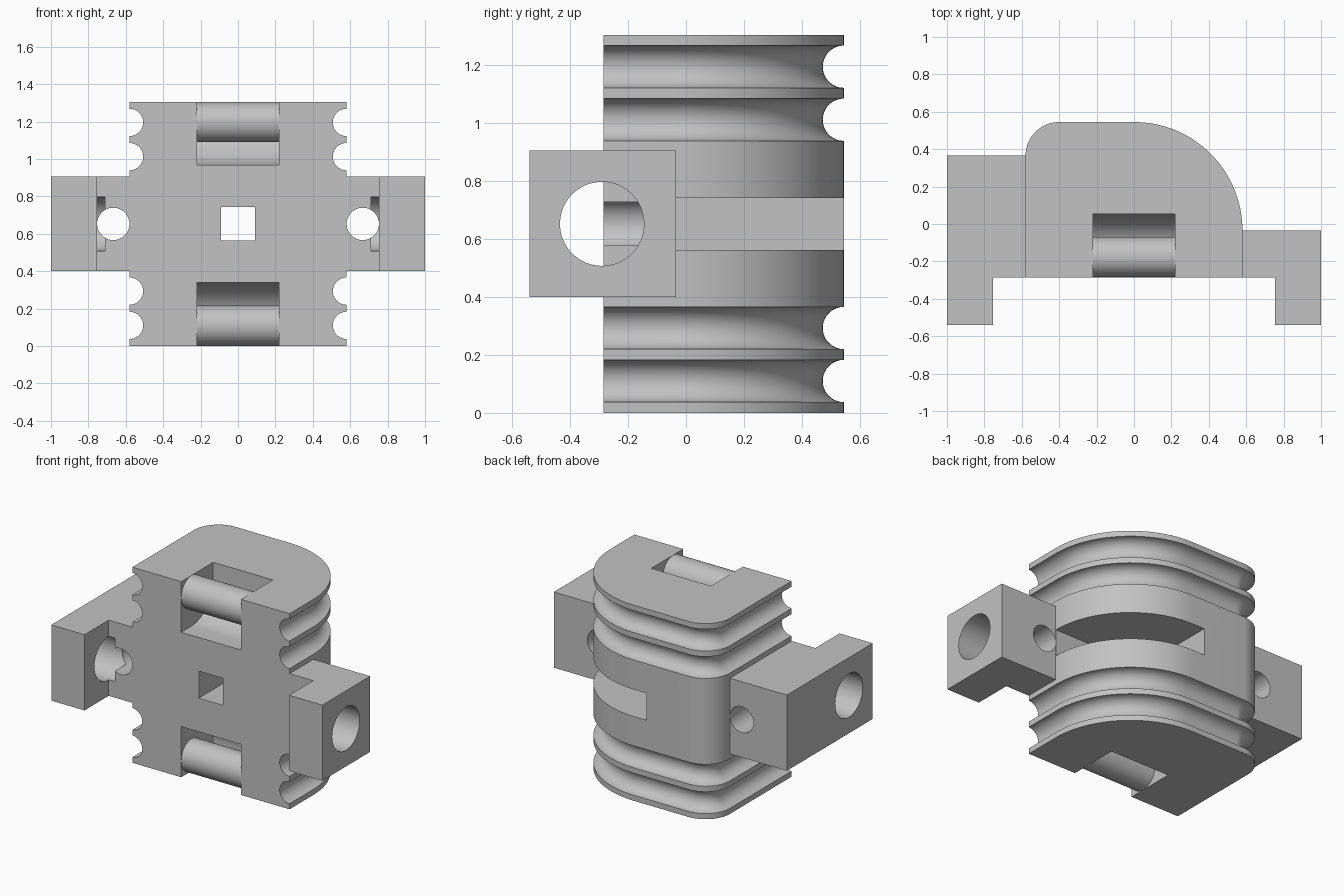
import bpy, bmesh
from math import sin, cos, pi, radians

cube = bpy.data.objects.get("Cube")
if cube:
    bpy.data.objects.remove(cube)

HEIGHT = 1.305
MID = HEIGHT / 2
FRONT = -0.285

grey = bpy.data.materials.new("plain_grey")
grey.use_nodes = True
grey.diffuse_color = (0.54, 0.54, 0.54, 1)
grey.node_tree.nodes["Principled BSDF"].inputs["Base Color"].default_value = grey.diffuse_color


def arc(cx, cy, r, a0, a1, n):
    """Points on an arc, angles in degrees."""
    angles = [radians(a0 + (a1 - a0) * i / n) for i in range(n + 1)]
    return [(cx + r * cos(a), cy + r * sin(a)) for a in angles]


def loft(name, rings):
    """Closed solid skinned through equal-length rings of 3D points."""
    bm = bmesh.new()
    loops = [[bm.verts.new(p) for p in ring] for ring in rings]
    n = len(loops[0])
    for a, b in zip(loops, loops[1:]):
        for i in range(n):
            j = (i + 1) % n
            bm.faces.new((a[i], a[j], b[j], b[i]))
    bm.faces.new(loops[0][::-1])
    bm.faces.new(loops[-1])
    bmesh.ops.recalc_face_normals(bm, faces=bm.faces)
    mesh = bpy.data.meshes.new(name)
    bm.to_mesh(mesh)
    bm.free()
    mesh.materials.append(grey)
    obj = bpy.data.objects.new(name, mesh)
    bpy.context.collection.objects.link(obj)
    return obj


def prism(name, pts, axis, lo, hi):
    """Extrude a 2D outline along one axis."""
    place = {"x": lambda a, b, t: (t, a, b),
             "y": lambda a, b, t: (a, t, b),
             "z": lambda a, b, t: (a, b, t)}[axis]
    return loft(name, [[place(a, b, t) for a, b in pts] for t in (lo, hi)])


def combine(target, other, operation):
    mod = target.modifiers.new(operation, "BOOLEAN")
    mod.operation, mod.solver, mod.object = operation, "EXACT", other
    bpy.context.view_layer.objects.active = target
    bpy.ops.object.modifier_apply(modifier=mod.name)
    bpy.data.objects.remove(other)


def smooth(obj):
    bpy.ops.object.select_all(action="DESELECT")
    obj.select_set(True)
    bpy.context.view_layer.objects.active = obj
    bpy.ops.object.shade_smooth_by_angle(angle=radians(30))


def body_ring(inset, z):
    """Plan outline with one large and one small rounded back corner."""
    side = 0.58 - inset
    plan = [(-side, FRONT), (side, FRONT)]
    plan += arc(0, -0.035, side, 0, 90, 40)
    plan += arc(-0.4, 0.365, 0.18 - inset, 90, 180, 20)
    return [(x, y, z) for x, y in plan]


# Body with four half-round grooves wrapped around the sides and back
GROOVE = 0.073
rings = [body_ring(0, 0)]
for centre in (0.11, 0.293, HEIGHT - 0.293, HEIGHT - 0.11):
    for inset, z in arc(0, centre, GROOVE, -90, 90, 20):
        rings.append(body_ring(max(inset, 0), z))
rings.append(body_ring(0, HEIGHT))
body = loft("grooved_body", rings)

# Side lugs, each with a forward leg
for side, back in ((-1, 0.365), (1, -0.035)):
    plan = [(0.5, FRONT), (0.755, FRONT), (0.755, -0.54),
            (1, -0.54), (1, back), (0.5, back)]
    lug = prism("side_lug", [(side * x, y) for x, y in plan], "z", 0.4, HEIGHT - 0.4)
    combine(body, lug, "UNION")

# Round holes in the lugs: a blind one from the end and one front to back
for side in (-1, 1):
    end_hole = prism("end_hole", arc(-0.29, MID, 0.145, 0, 354.375, 63),
                     "x", *sorted((side * 0.71, side * 1.2)))
    combine(body, end_hole, "DIFFERENCE")
    cross_hole = prism("cross_hole", arc(side * 0.667, MID, 0.0865, 0, 352.5, 47), "y", -1, 1)
    combine(body, cross_hole, "DIFFERENCE")

# Square front passage opening into the slot across the large corner
slot = prism("corner_slot", [(-0.09, -0.5), (0.09, -0.5), (0.09, -0.034),
                             (0.7, -0.034), (0.7, 0.7), (-0.09, 0.7)],
             "z", MID - 0.09, MID + 0.09)
combine(body, slot, "DIFFERENCE")

# Curved strap channels at top and bottom, each around a round bar
PIN_Y, PIN_Z = -0.177, HEIGHT - 0.108
channel = [(-0.4, PIN_Z - 0.23)] + arc(PIN_Y, PIN_Z, 0.23, -90, 0, 24)
channel += [(PIN_Y + 0.23, 1.5), (-0.4, 1.5)]
for name, flip in (("top", False), ("bottom", True)):
    def height(z):
        return HEIGHT - z if flip else z
    pocket = prism(name + "_channel", [(y, height(z)) for y, z in channel], "x", -0.22, 0.22)
    combine(body, pocket, "DIFFERENCE")
    bar = prism(name + "_bar", arc(PIN_Y, height(PIN_Z), 0.1075, 0, 352.5, 47), "x", -0.222, 0.222)
    smooth(bar)

smooth(body)
